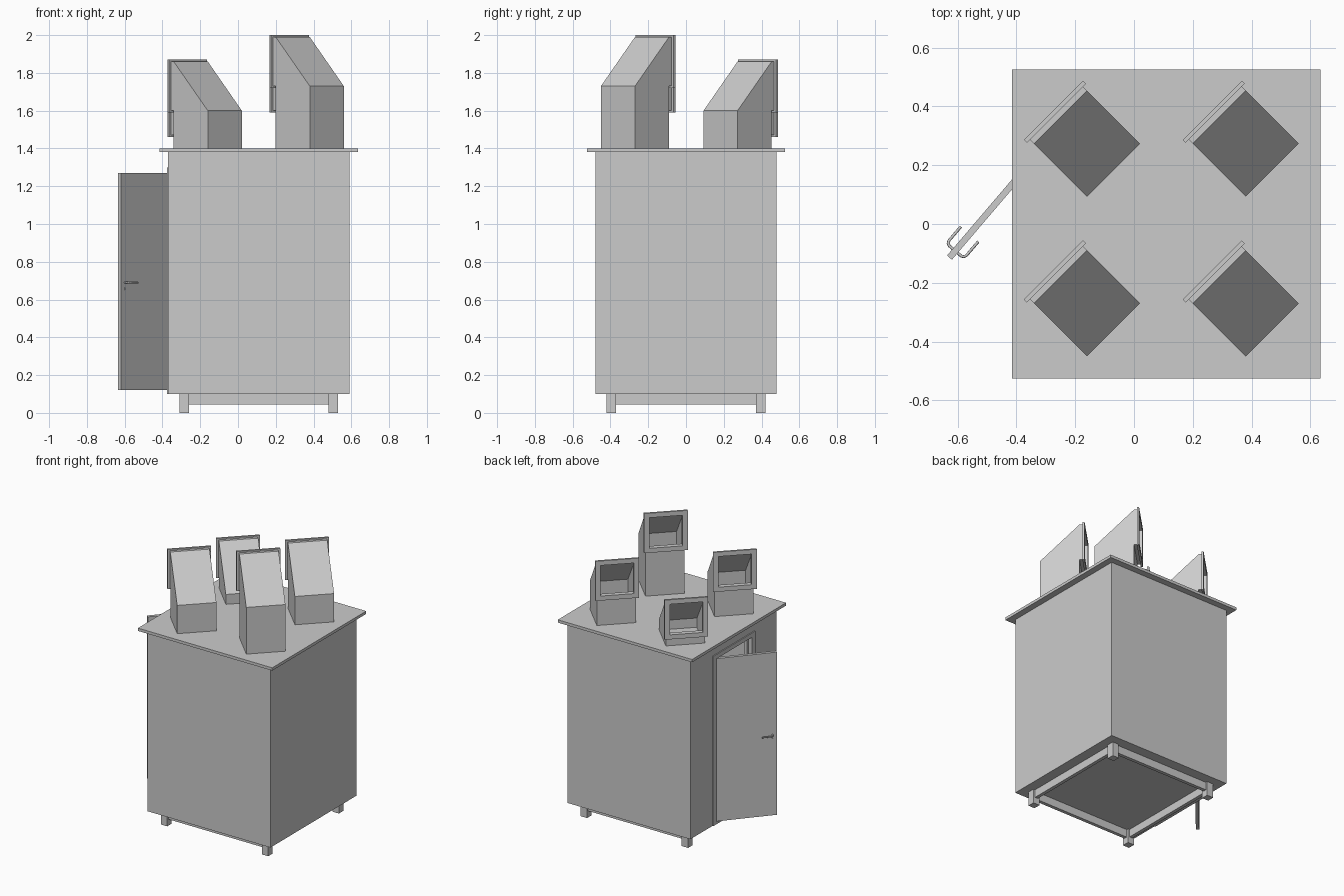
import bpy, bmesh, math
from mathutils import Matrix, Vector

cube = bpy.data.objects.get("Cube")
if cube:
    bpy.data.objects.remove(cube, do_unlink=True)

grey = bpy.data.materials.new("plain grey")
grey.use_nodes = True
COLOR = (0.6, 0.6, 0.6, 1)
grey.diffuse_color = COLOR
grey.node_tree.nodes["Principled BSDF"].inputs["Base Color"].default_value = COLOR


def add(name, bm, place=None):
    """Turn a bmesh into a grey object, optionally placed by a matrix."""
    bmesh.ops.recalc_face_normals(bm, faces=bm.faces)
    mesh = bpy.data.meshes.new(name)
    bm.to_mesh(mesh)
    bm.free()
    mesh.materials.append(grey)
    ob = bpy.data.objects.new(name, mesh)
    bpy.context.collection.objects.link(ob)
    if place:
        ob.matrix_world = place
    return ob


def box(name, x, y, z, place=None):
    """Box from (low, high) ranges."""
    bm = bmesh.new()
    bmesh.ops.create_cube(bm, size=1)
    for v in bm.verts:
        v.co = [sum(r) / 2 + c * (r[1] - r[0]) for r, c in zip((x, y, z), v.co)]
    return add(name, bm, place)


def ring(name, x, outer, inner, place=None):
    """Rectangular frame lying across x; outer and inner are (y0, y1, z0, z1)."""
    bm = bmesh.new()
    loops = []
    for xx, r in ((x[0], outer), (x[1], outer), (x[1], inner), (x[0], inner)):
        corners = ((r[0], r[2]), (r[1], r[2]), (r[1], r[3]), (r[0], r[3]))
        loops.append([bm.verts.new((xx, a, b)) for a, b in corners])
    for i in range(4):
        a, b = loops[i], loops[(i + 1) % 4]
        for j in range(4):
            k = (j + 1) % 4
            bm.faces.new((a[j], a[k], b[k], b[j]))
    return add(name, bm, place)


# Cabin shell
CX, HALF, WALL = 0.11, 0.48, 0.03
X0, X1, Z0, Z1 = CX - HALF, CX + HALF, 0.10, 1.38
box("cabin_floor", (X0, X1), (-HALF, HALF), (Z0, Z0 + 0.02))
box("front_wall", (X0 + WALL, X1), (-HALF, -HALF + WALL), (Z0, Z1))
box("back_wall", (X0 + WALL, X1), (HALF - WALL, HALF), (Z0, Z1))
box("left_wall", (X1 - WALL, X1), (-HALF + WALL, HALF - WALL), (Z0, Z1))
ring("door_wall", (X0, X0 + WALL), (-HALF, HALF, Z0, Z1), (-0.21, 0.21, 0.12, 1.28))
box("roof_slab", (CX - 0.525, CX + 0.525), (-0.525, 0.525), (Z1, 1.40))

# Door casing and stop
ring("door_casing", (X0 - 0.007, X0 + 0.04), (-0.235, 0.235, Z0, 1.30), (-0.2, 0.2, 0.12, 1.27))
ring("door_stop", (X0 + 0.02, X0 + 0.04), (-0.2, 0.2, 0.12, 1.27), (-0.18, 0.18, 0.135, 1.25))

# Open door, hung at its hinge
LENGTH, THICK = 0.40, 0.022
hinge = Matrix.Translation((-0.376, 0.197, 0)) @ Matrix.Rotation(math.radians(-40.5), 4, "Z")
box("door", (0, THICK), (-LENGTH, 0), (0.12, 1.27), hinge)

# Lever handles and keyhole plates on both faces of the door
for side, face, out in (("outer", 0, -1), ("inner", THICK, 1)):
    curve = bpy.data.curves.new(side + "_handle", "CURVE")
    curve.dimensions = "3D"
    curve.bevel_depth = 0.005
    curve.bevel_resolution = 2
    curve.use_fill_caps = True
    spline = curve.splines.new("POLY")
    path = ((0, 0.03), (0.016, 0.03), (0.024, 0.034), (0.028, 0.042), (0.028, 0.105))
    spline.points.add(len(path) - 1)
    for p, (depth, along) in zip(spline.points, path):
        p.co = (face + out * depth, along - LENGTH, 0.69, 1)
    curve.materials.append(grey)
    lever = bpy.data.objects.new(side + "_handle", curve)
    bpy.context.collection.objects.link(lever)
    lever.matrix_world = hinge
    box(side + "_keyhole", sorted((face, face + out * 0.003)),
        (0.027 - LENGTH, 0.033 - LENGTH), (0.65, 0.665), hinge)

# Feet and skirting rails
FOOT = 0.395
for sx in (-1, 1):
    for sy in (-1, 1):
        x, y = CX + sx * FOOT, sy * FOOT
        box("foot", (x - 0.025, x + 0.025), (y - 0.025, y + 0.025), (0, Z0))
    r = sx * FOOT
    span = FOOT - 0.025
    box("side_rail", (CX + r - 0.012, CX + r + 0.012), (-span, span), (0.045, Z0))
    box("cross_rail", (CX - span, CX + span), (r - 0.012, r + 0.012), (0.045, Z0))


def vent(x, y, rise):
    """Hollow slant-topped vent whose mouth faces back and away from the door side's front."""
    place = Matrix.Translation((x, y, 1.40)) @ Matrix.Rotation(math.radians(135), 4, "Z")
    h = 0.1275
    top = rise + 0.26
    profile = ((-h, 0), (h, 0), (h, rise), (h, top), (-h, rise))
    bm = bmesh.new()
    face = bm.faces.new([bm.verts.new((px, -h, pz)) for px, pz in profile])
    new = bmesh.ops.extrude_face_region(bm, geom=[face])["geom"]
    bmesh.ops.translate(bm, vec=(0, 2 * h, 0), verts=[v for v in new if isinstance(v, bmesh.types.BMVert)])
    bmesh.ops.recalc_face_normals(bm, faces=bm.faces)
    # Open the underside and the mouth
    openings = []
    for f in bm.faces:
        c = f.calc_center_median()
        under = all(v.co.z < 0.001 for v in f.verts)
        mouth = all(v.co.x > h - 0.001 for v in f.verts) and c.z > rise
        if under or mouth:
            openings.append(f)
    bmesh.ops.delete(bm, geom=openings, context="FACES")
    shaft = add("vent_shaft", bm, place)
    solid = shaft.modifiers.new("walls", "SOLIDIFY")
    solid.thickness = 0.015
    solid.offset = -1
    hole = (-0.108, 0.108, rise + 0.022, top - 0.022)
    ring("vent_neck", (h, 0.147), (-h, h, rise, top), hole, place)
    ring("vent_frame", (0.147, 0.161), (-0.142, 0.142, rise - 0.01, top + 0.01), hole, place)


# Four roof vents, stepping up towards the front left
for x, y, rise in ((-0.16, 0.273, 0.07), (-0.16, -0.27, 0.20),
                   (0.38, 0.273, 0.20), (0.38, -0.27, 0.33)):
    vent(x, y, rise)
